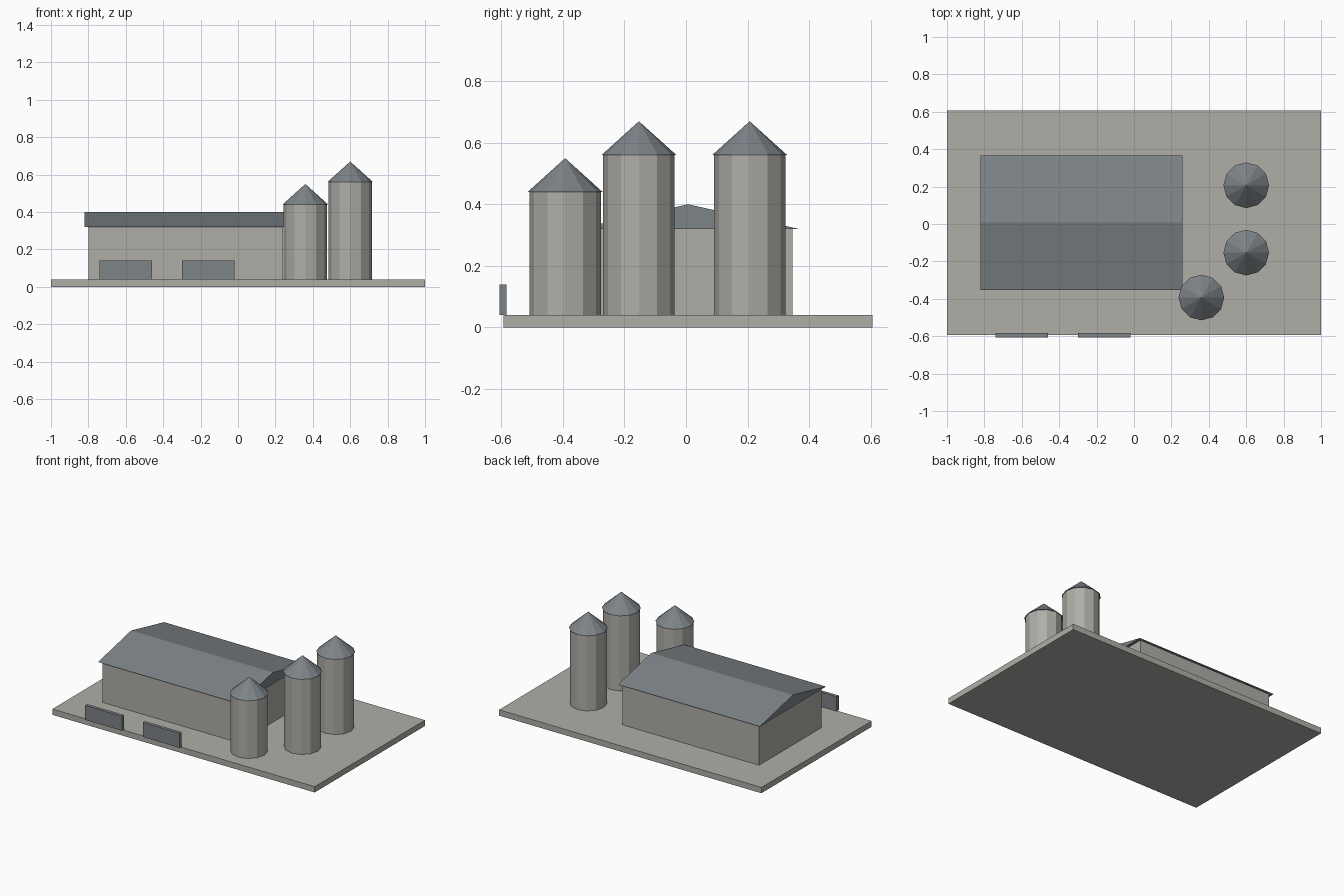
import bpy, bmesh

if "Cube" in bpy.data.objects:
    bpy.data.objects.remove(bpy.data.objects["Cube"])

def material(name, rgb):
    m = bpy.data.materials.new(name)
    m.diffuse_color = (*rgb, 1)
    m.use_nodes = True
    m.node_tree.nodes["Principled BSDF"].inputs["Base Color"].default_value = m.diffuse_color
    return m

CONCRETE = material("warm grey", (0.43, 0.42, 0.39))
SLATE = material("slate grey", (0.205, 0.228, 0.245))
CY = 0.007      # depth offset of the yard
GROUND = 0.04   # top of the slab

def finish(name, bm, mat):
    bmesh.ops.recalc_face_normals(bm, faces=bm.faces)
    me = bpy.data.meshes.new(name)
    bm.to_mesh(me)
    bm.free()
    me.materials.append(mat)
    ob = bpy.data.objects.new(name, me)
    bpy.context.collection.objects.link(ob)
    return ob

def box(name, x, y, z, mat):
    bm = bmesh.new()
    bmesh.ops.create_cube(bm, size=1)
    for v in bm.verts:
        v.co = [r[0] if c < 0 else r[1] for c, r in zip(v.co, (x, y, z))]
    return finish(name, bm, mat)

def cone(name, x, y, z0, z1, r0, r1, mat):
    bm = bmesh.new()
    bmesh.ops.create_cone(bm, cap_ends=True, segments=12,
                          radius1=r0, radius2=r1, depth=z1 - z0)
    bmesh.ops.translate(bm, verts=bm.verts, vec=(x, y, (z0 + z1) / 2))
    return finish(name, bm, mat)

# Yard slab
box("yard_slab", (-1, 1), (CY - 0.6, CY + 0.6), (0, GROUND), CONCRETE)

# Barn walls
box("barn_walls", (-0.8, 0.24), (CY - 0.34, CY + 0.34), (GROUND, 0.32), CONCRETE)

# Gable roof: triangular prism with a small overhang
bm = bmesh.new()
profile = [(CY - 0.36, 0.32), (CY + 0.36, 0.32), (CY, 0.40)]
end = bm.faces.new([bm.verts.new((-0.82, y, z)) for y, z in profile])
ext = bmesh.ops.extrude_face_region(bm, geom=[end], use_keep_orig=True)
bmesh.ops.translate(bm, vec=(1.08, 0, 0),
                    verts=[g for g in ext["geom"] if isinstance(g, bmesh.types.BMVert)])
finish("barn_roof", bm, SLATE)

# Silos with conical caps
for i, (x, y, top) in enumerate([(0.6, 0.2, 0.56), (0.6, -0.16, 0.56), (0.36, -0.4, 0.44)], 1):
    cone(f"silo_body_{i}", x, y + CY, GROUND, top, 0.116, 0.116, CONCRETE)
    cone(f"silo_cap_{i}", x, y + CY, top, top + 0.11, 0.122, 0, SLATE)

# Low panels along the front edge of the slab
for i, x in enumerate((-0.74, -0.30), 1):
    box(f"front_panel_{i}", (x, x + 0.28), (-0.607, -0.584), (GROUND, 0.14), SLATE)
